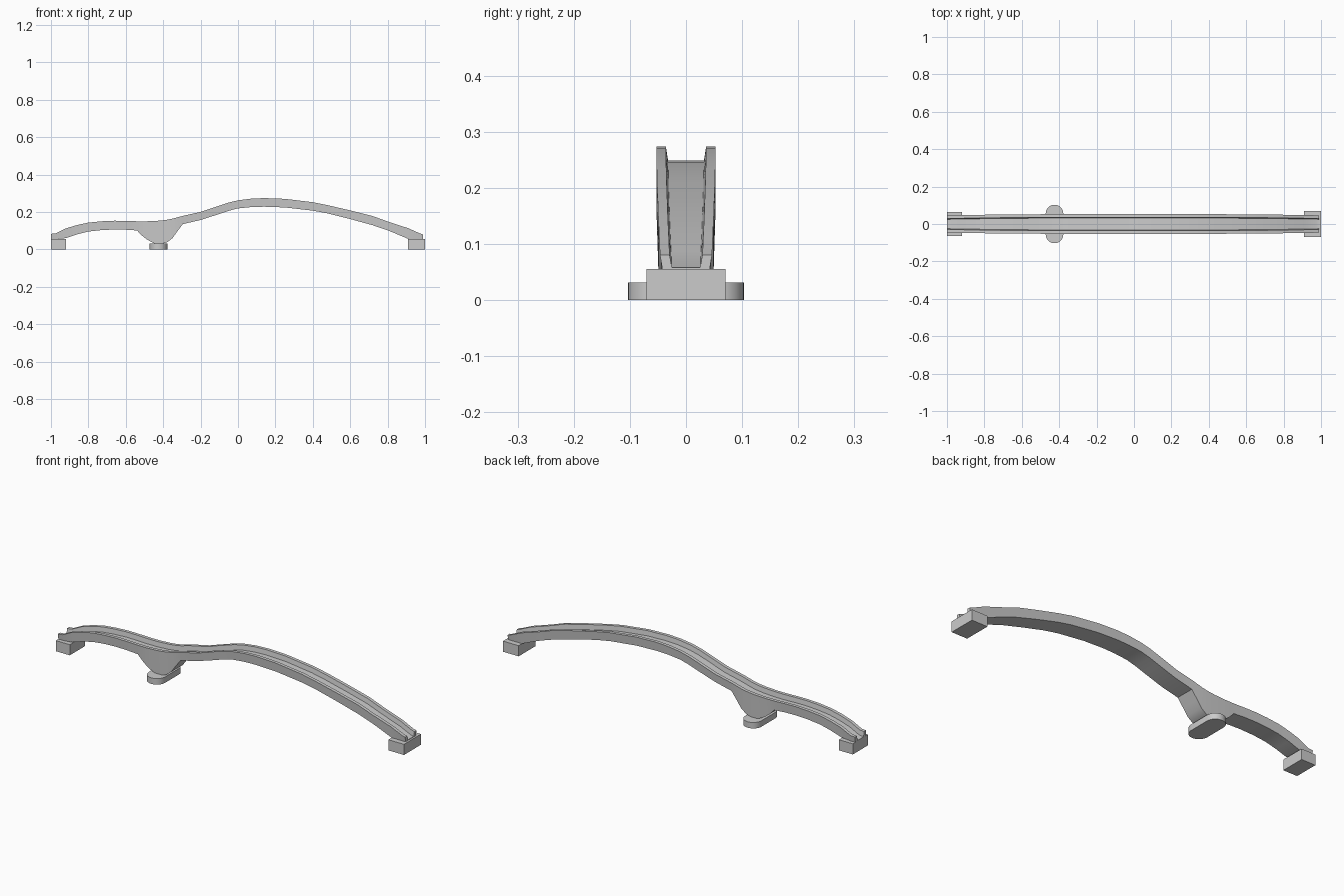
import bpy, bmesh, math

if "Cube" in bpy.data.objects:
    bpy.data.objects.remove(bpy.data.objects["Cube"])


def finish(name, bm, smooth=True):
    bmesh.ops.recalc_face_normals(bm, faces=bm.faces)
    mesh = bpy.data.meshes.new(name)
    bm.to_mesh(mesh)
    bm.free()
    ob = bpy.data.objects.new(name, mesh)
    bpy.context.collection.objects.link(ob)
    if smooth:
        bpy.ops.object.select_all(action='DESELECT')
        ob.select_set(True)
        bpy.context.view_layer.objects.active = ob
        bpy.ops.object.shade_smooth_by_angle(angle=math.radians(25))
    return ob


def block(name, x0, x1, half_y, height):
    bm = bmesh.new()
    bmesh.ops.create_cube(bm, size=1)
    for v in bm.verts:
        v.co.x = (x0 + x1) / 2 + v.co.x * (x1 - x0)
        v.co.y *= 2 * half_y
        v.co.z = (v.co.z + 0.5) * height
    return finish(name, bm, False)


# Stations along the span: x, parapet top, underside (the pier dips to its foot)
STATIONS = [
    (-1.0, .083, .055), (-.975, .085, .055), (-.92, .112, .060), (-.86, .130, .080),
    (-.80, .143, .095), (-.73, .150, .103), (-.66, .153, .106), (-.60, .152, .105),
    (-.54, .150, .101), (-.515, .150, .075), (-.49, .150, .055), (-.465, .151, .040),
    (-.445, .152, .031), (-.425, .153, .029), (-.405, .155, .031), (-.38, .158, .037),
    (-.35, .164, .060), (-.325, .171, .095), (-.295, .179, .135), (-.20, .200, .157),
    (-.10, .234, .189), (-.05, .250, .206), (0, .262, .219), (.07, .271, .226),
    (.14, .274, .228), (.25, .270, .224), (.40, .252, .207), (.48, .236, .192),
    (.60, .208, .162), (.72, .178, .129), (.80, .149, .102), (.91, .113, .056),
    (.975, .084, .055), (.99, .080, .055),
]


# Trough section with two parapets, slightly narrower at the ends
def section(x, top, low):
    w = 0.053 - 0.007 * abs(x) ** 3
    inner = 0.036 - 0.007 * abs(x) ** 3
    deck = max(top - 0.025, low + 0.003)
    half = [(w - 0.004, low), (w, top), (inner, top), (inner - 0.004, deck)]
    return half + [(-y, z) for y, z in reversed(half)]


bm = bmesh.new()
rings = [[bm.verts.new((s[0], y, z)) for y, z in section(*s)] for s in STATIONS]
for a, b in zip(rings, rings[1:]):
    for i in range(8):
        j = (i + 1) % 8
        bm.faces.new((a[i], a[j], b[j], b[i]))
# End caps: one quad for each parapet and one for the deck
for r in (rings[0], rings[-1]):
    bm.faces.new((r[0], r[1], r[2], r[3]))
    bm.faces.new((r[4], r[5], r[6], r[7]))
    bm.faces.new((r[0], r[3], r[4], r[7]))
finish("bridge_span", bm)

# Abutments
block("left_abutment", -1.0, -.92, .063, .055)
block("right_abutment", .91, 1.0, .07, .055)

# Round-ended pier foot
bm = bmesh.new()
R, L = 0.047, 0.056
ring = []
for i in range(34):
    a = math.pi * (i % 17) / 16 + (math.pi if i > 16 else 0)
    y = R * math.sin(a) + (L if i < 17 else -L)
    ring.append(bm.verts.new((-.425 + R * math.cos(a), y, 0)))
base = bm.faces.new(ring)
ext = bmesh.ops.extrude_face_region(bm, geom=[base], use_keep_orig=True)
for g in ext["geom"]:
    if isinstance(g, bmesh.types.BMVert):
        g.co.z = 0.031
finish("pier_foot", bm)
